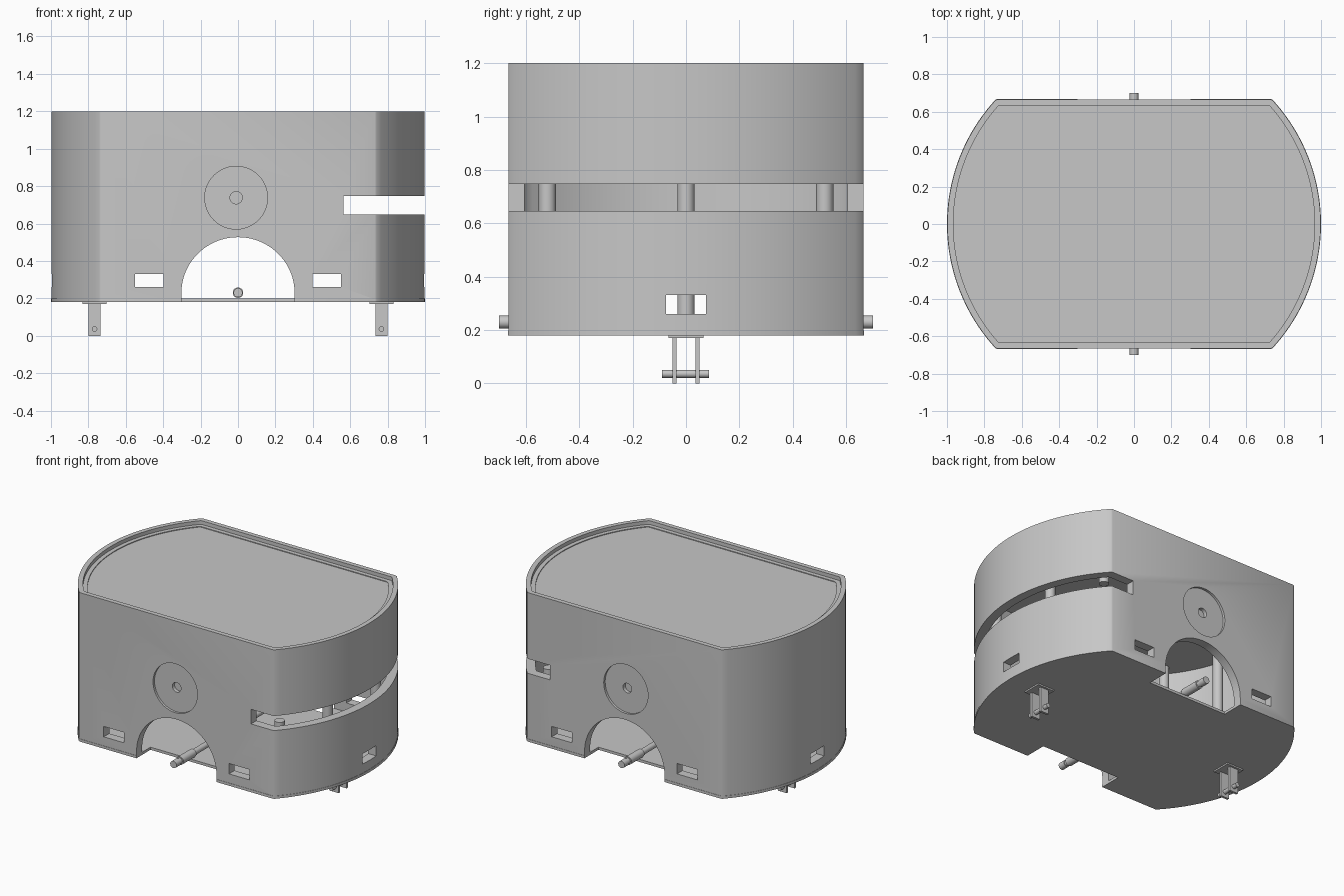
import bpy, bmesh, math
from mathutils import Matrix, Vector

if "Cube" in bpy.data.objects:
    bpy.data.objects.remove(bpy.data.objects["Cube"])

grey = bpy.data.materials.new("plain_grey")
grey.use_nodes = True
COLOUR = (0.57, 0.57, 0.57, 1)
grey.diffuse_color = COLOUR
grey.node_tree.nodes["Principled BSDF"].inputs["Base Color"].default_value = COLOUR

HALF_Y, RADIUS, CENTRE = 0.666, 0.98, 0.018   # flat sides and end arcs


def finish(name, bm, smooth=True):
    bmesh.ops.recalc_face_normals(bm, faces=bm.faces)
    mesh = bpy.data.meshes.new(name)
    bm.to_mesh(mesh)
    bm.free()
    mesh.materials.append(grey)
    ob = bpy.data.objects.new(name, mesh)
    bpy.context.collection.objects.link(ob)
    if smooth:
        shade(ob)
    return ob


def shade(ob):
    bpy.ops.object.select_all(action='DESELECT')
    ob.select_set(True)
    bpy.context.view_layer.objects.active = ob
    bpy.ops.object.shade_smooth_by_angle(angle=math.radians(30))


def outline(d):
    """Plan outline inset by d: two flat sides, two arcs, slightly eased corners."""
    r, h = RADIUS - d, HALF_Y - d
    a = math.asin(h / r)
    corner = CENTRE + r * math.cos(a)
    end = a - 0.006
    arc = [(CENTRE + r * math.cos(t), r * math.sin(t))
           for t in (-end + 2 * end * i / 40 for i in range(41))]
    half = [(corner - 0.006, -h)] + arc + [(corner - 0.006, h)]
    return half + [(-x, -y) for x, y in half]


def loft(name, profile, closed):
    """Sweep an (inset, height) profile around the plan outline."""
    bm = bmesh.new()
    rings = [[bm.verts.new((x, y, z)) for x, y in outline(d)] for d, z in profile]
    pairs = list(zip(rings, rings[1:]))
    if closed:
        pairs.append((rings[-1], rings[0]))
    else:
        bm.faces.new(rings[0])
        bm.faces.new(rings[-1])
    n = len(rings[0])
    for lo, hi in pairs:
        for i in range(n):
            j = (i + 1) % n
            bm.faces.new((lo[i], lo[j], hi[j], hi[i]))
    return finish(name, bm, False)


def box(name, x, y, z):
    bm = bmesh.new()
    size = Vector((x[1] - x[0], y[1] - y[0], z[1] - z[0]))
    mid = Vector((sum(x), sum(y), sum(z))) / 2
    bmesh.ops.create_cube(bm, size=1, matrix=Matrix.Translation(mid) @ Matrix.Diagonal(size).to_4x4())
    return finish(name, bm, False)


def rod(name, centre, r, length, axis='Y', sides=32):
    bm = bmesh.new()
    turn = Matrix.Rotation(math.pi / 2, 4, 'X') if axis == 'Y' else Matrix()
    bmesh.ops.create_cone(bm, cap_ends=True, segments=sides, radius1=r, radius2=r,
                          depth=length, matrix=Matrix.Translation(centre) @ turn)
    return finish(name, bm)


def post(x, y, bottom, top):
    rod("inner_post", (x, y, (bottom + top) / 2), 0.032, top - bottom, 'Z')


def cut(target, cutters):
    bpy.context.view_layer.objects.active = target
    for c in cutters:
        c.hide_render = True
        mod = target.modifiers.new("cut", 'BOOLEAN')
        mod.operation, mod.solver, mod.object = 'DIFFERENCE', 'EXACT', c
        bpy.ops.object.modifier_apply(modifier=mod.name)
        bpy.data.objects.remove(c)
    shade(target)


# Hollow wall with a stepped top rim
wall = loft("body_wall", [(0, 0.195), (0, 1.2), (0.032, 1.2),
                          (0.032, 1.175), (0.06, 1.175), (0.06, 0.195)], True)

# Wall openings: arch, end slot, small windows, round recesses
SLOT = (0.647, 0.747)
bm = bmesh.new()
arch = [(0.303, 0.1)] + [(0.303 * math.cos(math.pi * i / 40), 0.227 + 0.3 * math.sin(math.pi * i / 40))
                         for i in range(41)] + [(-0.303, 0.1)]
base = bm.faces.new([bm.verts.new((x, -1, z)) for x, z in arch])
ext = bmesh.ops.extrude_face_region(bm, geom=[base])
bmesh.ops.translate(bm, vec=(0, 2, 0), verts=[v for v in ext["geom"] if isinstance(v, bmesh.types.BMVert)])
cutters = [finish("arch_cutter", bm, False),
           box("slot_cutter", (0.565, 1.2), (-1, 1), SLOT),
           box("end_window_cutter", (-1.2, 1.2), (-0.075, 0.075), (0.26, 0.331))]
for s in (-1, 1):
    cutters.append(box("side_window_cutter", (s * 0.475 - 0.077, s * 0.475 + 0.077), (-1, 1), (0.26, 0.331)))
    cutters.append(rod("recess_cutter", (-0.01, s * 0.695, 0.738), 0.168, 0.09, sides=48))
    cutters.append(rod("hole_cutter", (-0.01, s * 0.675, 0.738), 0.033, 0.1))
cut(wall, cutters)

# Lid panel and floor
shade(loft("lid_panel", [(0.057, 1.11), (0.057, 1.17)], False))
floor = loft("floor_plate", [(-0.002, 0.18), (-0.002, 0.198)], False)
cut(floor, [box("floor_notch_cutter", (-0.303, 0.303), (min(s * 0.515, s), max(s * 0.515, s)), (0.1, 0.3))
            for s in (-1, 1)])

# Inner posts: whole on the closed end, interrupted by the slot on the open end
for y in (-0.52, 0, 0.52):
    post(-0.68, y, 0.19, 1.12)
    post(0.68, y, 0.19, SLOT[0])
    post(0.68, y, SLOT[1], 1.12)

# Long axle with thicker ends
rod("axle", (0, 0, 0.23), 0.02, 1.36)
for s in (-1, 1):
    rod("axle_tip", (0, s * 0.675, 0.23), 0.024, 0.05)
    rod("axle_collar", (0, s * 0.56, 0.23), 0.028, 0.14)

# Brackets under each end: flange, two prongs, cross pin
for s in (-1, 1):
    x = s * 0.767
    box("bracket_flange", (x - 0.064, x + 0.064), (-0.065, 0.065), (0.17, 0.182))
    for side in (-1, 1):
        y = side * 0.043
        box("bracket_prong", (x - 0.032, x + 0.032), (y - 0.008, y + 0.008), (0, 0.172))
    rod("bracket_pin", (x, -0.002, 0.036), 0.015, 0.176)
